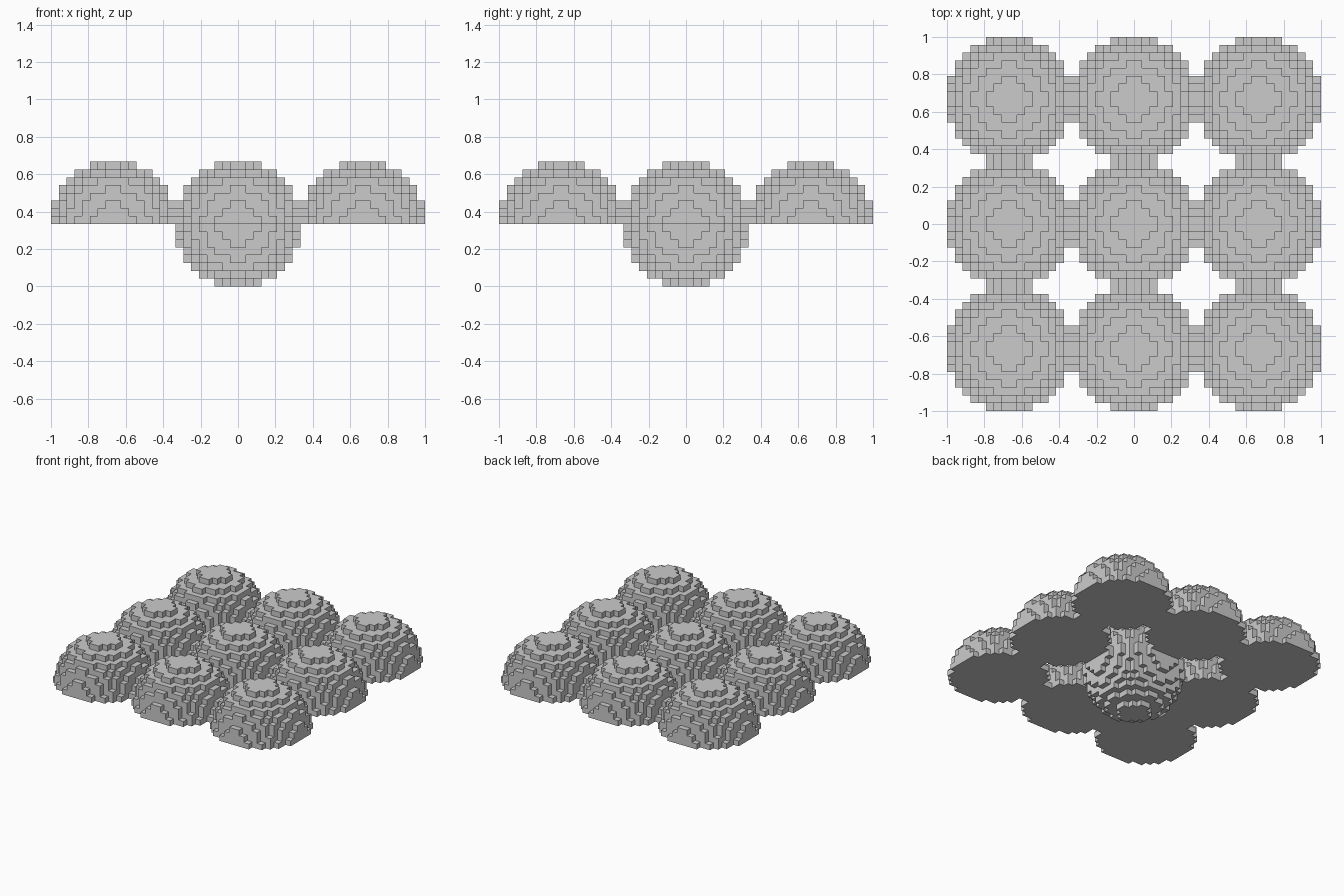
import bpy, bmesh, math
from mathutils import Vector

cube = bpy.data.objects.get("Cube")
if cube:
    bpy.data.objects.remove(cube, do_unlink=True)

R = 8                 # ball radius in blocks
BLOCK = 2 / (6 * R)   # three balls side by side span 2 units

grey = bpy.data.materials.new("light_grey")
grey.use_nodes = True
colour = (0.6, 0.6, 0.6, 1)
grey.diffuse_color = colour
grey.node_tree.nodes["Principled BSDF"].inputs["Base Color"].default_value = colour

DIRECTIONS = [Vector(d) for d in
              ((1, 0, 0), (-1, 0, 0), (0, 1, 0), (0, -1, 0), (0, 0, 1), (0, 0, -1))]


def filled(p):
    """True if the block centred on p (block units) lies in a ball or dome."""
    col, row = (math.floor((c + R) / (2 * R)) for c in p.xy)
    if max(abs(col), abs(row)) > 1:
        return False
    if (col or row) and p.z < 0:      # outer ones are upper halves only
        return False
    return (p - Vector((col * 2 * R, row * 2 * R, 0))).length_squared <= R * R


def block_ball(name, col, row):
    """Stepped ball or dome: a square wherever a block meets empty space."""
    centre = Vector((col * 2 * R, row * 2 * R, 0))
    bm = bmesh.new()
    steps = [i + 0.5 for i in range(-R, R)]
    for x in steps:
        for y in steps:
            for z in steps:
                p = centre + Vector((x, y, z))
                if not filled(p):
                    continue
                for d in DIRECTIONS:
                    if filled(p + d):
                        continue
                    u = Vector((d.y, d.z, d.x))
                    v = d.cross(u)
                    corners = [p + (d + a * u + b * v) / 2
                               for a, b in ((-1, -1), (1, -1), (1, 1), (-1, 1))]
                    bm.faces.new([bm.verts.new((c + Vector((0, 0, R))) * BLOCK)
                                  for c in corners])
    bmesh.ops.remove_doubles(bm, verts=bm.verts, dist=BLOCK / 100)
    # join neighbouring squares into clean flat terraces
    bmesh.ops.dissolve_limit(bm, angle_limit=math.radians(1),
                             verts=bm.verts, edges=bm.edges)
    mesh = bpy.data.meshes.new(name)
    bm.to_mesh(mesh)
    bm.free()
    mesh.materials.append(grey)
    bpy.context.collection.objects.link(bpy.data.objects.new(name, mesh))


# Three by three grid: a full ball in the middle, domes around it
for row, depth in ((-1, "front"), (0, "middle"), (1, "back")):
    for col, side in ((-1, "right"), (0, "centre"), (1, "left")):
        if col or row:
            block_ball(f"{depth}_{side}_dome", col, row)
        else:
            block_ball("central_ball", col, row)
